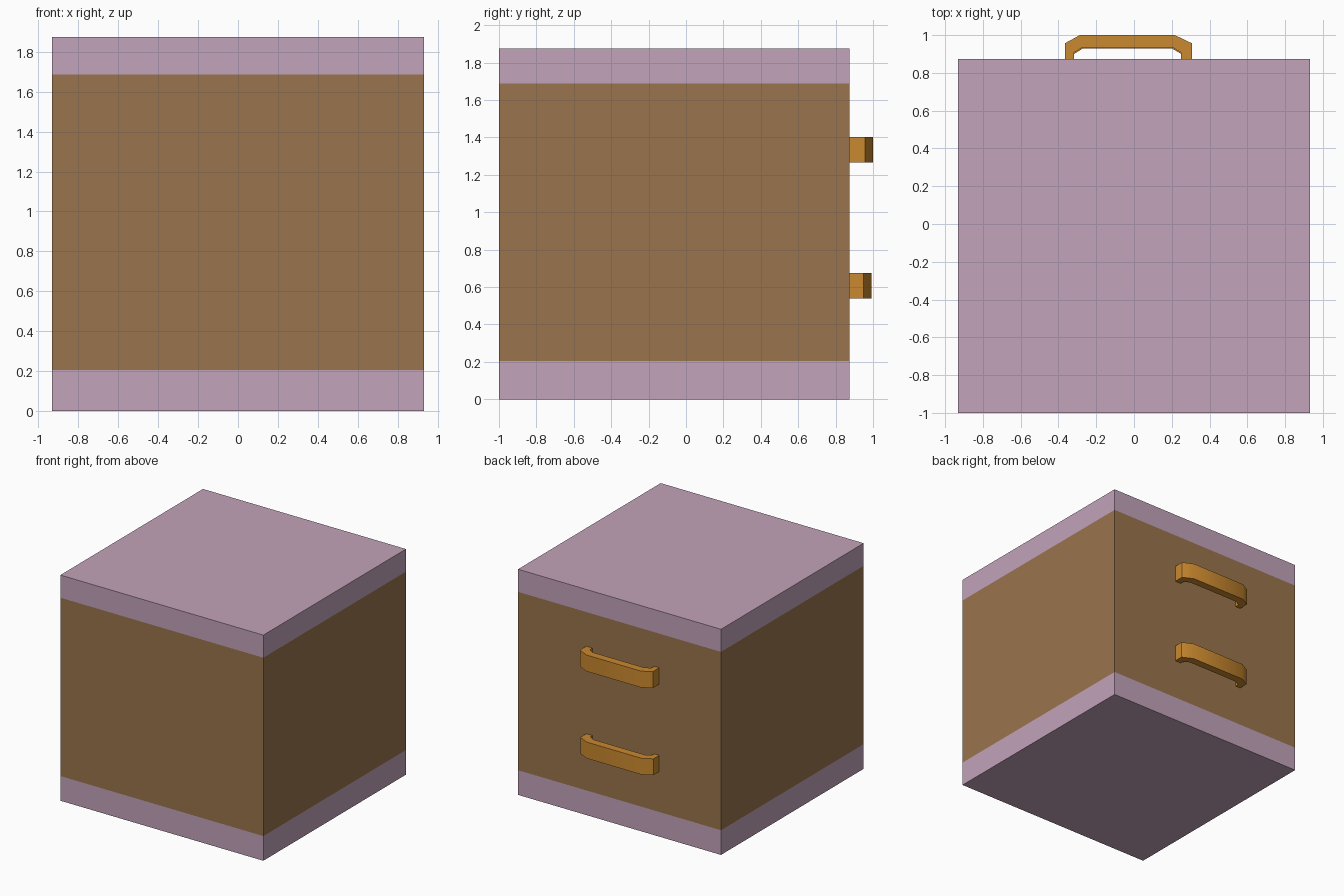
import bpy, bmesh
from mathutils import Vector

if "Cube" in bpy.data.objects:
    bpy.data.objects.remove(bpy.data.objects["Cube"])


def srgb(r, g, b):
    f = lambda c: c / 12.92 if c <= 0.04045 else ((c + 0.055) / 1.055) ** 2.4
    return (f(r / 255), f(g / 255), f(b / 255), 1.0)


def material(name, rgb):
    m = bpy.data.materials.new(name)
    m.diffuse_color = srgb(*rgb)
    m.use_nodes = True
    m.node_tree.nodes["Principled BSDF"].inputs["Base Color"].default_value = m.diffuse_color
    return m


mauve = material("mauve", (194, 163, 186))
brown = material("wood brown", (154, 117, 77))
amber = material("amber handle", (202, 137, 47))


def make_object(name, bm, mats):
    bmesh.ops.recalc_face_normals(bm, faces=bm.faces[:])
    mesh = bpy.data.meshes.new(name)
    bm.to_mesh(mesh)
    bm.free()
    ob = bpy.data.objects.new(name, mesh)
    bpy.context.collection.objects.link(ob)
    for m in mats:
        mesh.materials.append(m)
    return ob


# Cabinet: box cut at two heights, mauve at the ends and brown between
BACK, HEIGHT, LOW, HIGH = 0.873, 1.875, 0.205, 1.687
bm = bmesh.new()
bmesh.ops.create_cube(bm, size=1)
for v in bm.verts:
    v.co = Vector((v.co.x * 1.866, v.co.y * (1 + BACK) + (BACK - 1) / 2,
                   (v.co.z + 0.5) * HEIGHT))
for z in (LOW, HIGH):
    bmesh.ops.bisect_plane(bm, geom=bm.verts[:] + bm.edges[:] + bm.faces[:],
                           plane_co=(0, 0, z), plane_no=(0, 0, 1))
for f in bm.faces:
    f.material_index = 1 if LOW < f.calc_center_median().z < HIGH else 0
make_object("cabinet", bm, [mauve, brown])

# Drawer handles: chamfered bracket profile (x, y) extruded upwards
PROFILE = [(-0.365, 0.87), (-0.365, 0.957), (-0.287, 1.0), (0.216, 1.0),
           (0.306, 0.957), (0.306, 0.87), (0.25, 0.87), (0.25, 0.907),
           (0.203, 0.935), (-0.272, 0.935), (-0.318, 0.907), (-0.318, 0.87)]


def handle(name, z0, z1, dy):
    bm = bmesh.new()
    face = bm.faces.new([bm.verts.new((x, y + (dy if y > 0.87 else 0), z0))
                         for x, y in PROFILE])
    ext = bmesh.ops.extrude_face_region(bm, geom=[face])
    for v in ext["geom"]:
        if isinstance(v, bmesh.types.BMVert):
            v.co.z = z1
    ob = make_object(name, bm, [amber])
    bpy.context.view_layer.objects.active = ob
    ob.select_set(True)
    bpy.ops.object.shade_smooth_by_angle(angle=0.61)
    ob.select_set(False)


handle("upper_handle", 1.267, 1.403, 0.0)
handle("lower_handle", 0.54, 0.676, -0.007)
